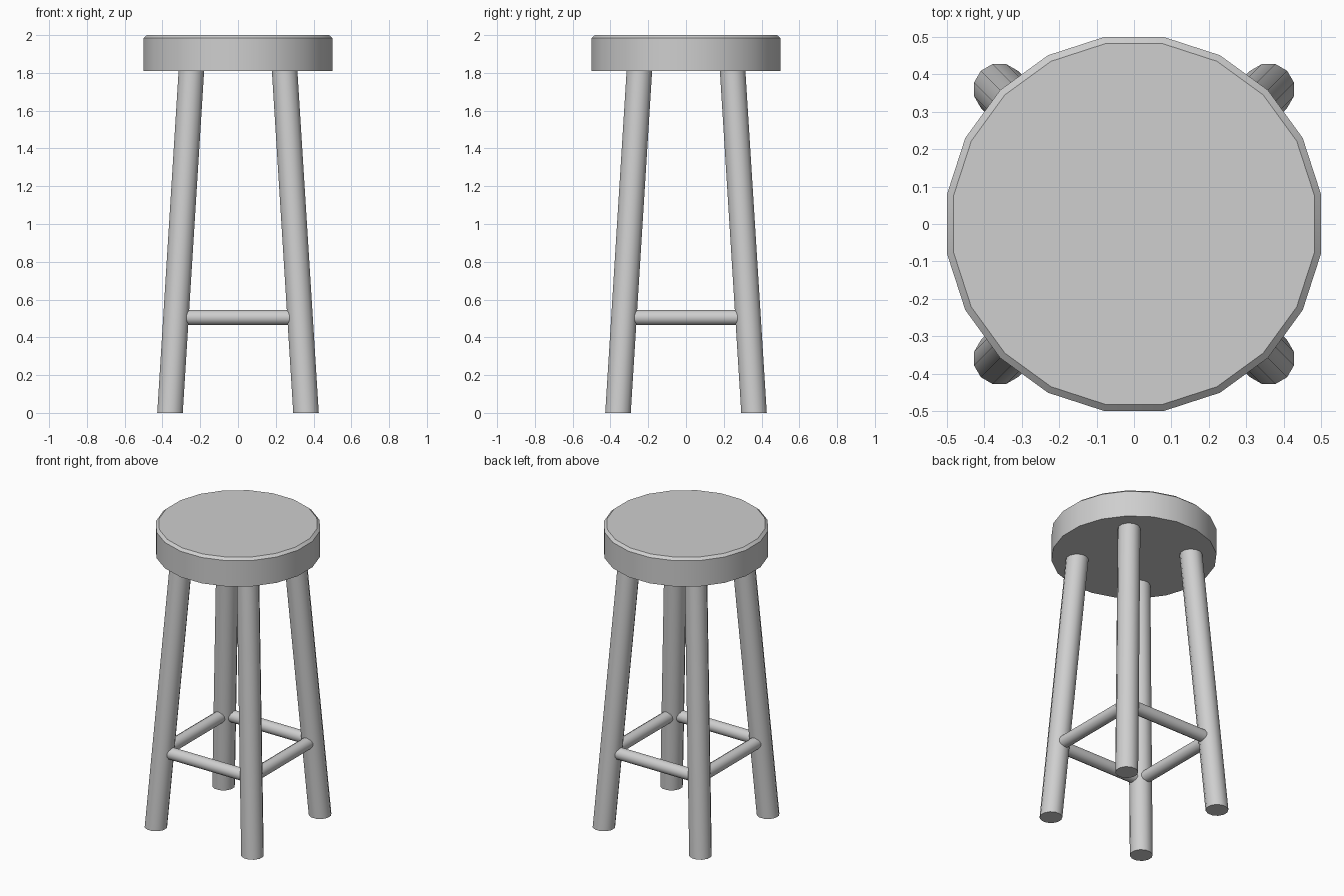
import bpy, bmesh, math
from mathutils import Matrix, Vector

default_cube = bpy.data.objects.get("Cube")
if default_cube:
    bpy.data.objects.remove(default_cube, do_unlink=True)

grey = bpy.data.materials.new("plain_grey")
grey.use_nodes = True
colour = (0.62, 0.62, 0.62, 1)
grey.diffuse_color = colour
grey.node_tree.nodes["Principled BSDF"].inputs["Base Color"].default_value = colour

FOOT, SLOPE = 0.36, 0.0625      # leg offset at the floor, inward lean per unit height
SEAT_BOTTOM, SEAT_TOP = 1.81, 2.0
CHAMFER = 0.016
RUNG_HEIGHT = 0.505


def cylinder(sides, radius, length):
    """Upright cylinder centred on the origin, with flat sides facing the axes."""
    bm = bmesh.new()
    bmesh.ops.create_cone(bm, cap_ends=True, segments=sides, radius1=radius,
                          radius2=radius, depth=length,
                          matrix=Matrix.Rotation(math.pi / sides, 4, 'Z'))
    return bm


def finish(bm, name):
    mesh = bpy.data.meshes.new(name)
    bm.to_mesh(mesh)
    bm.free()
    mesh.materials.append(grey)
    obj = bpy.data.objects.new(name, mesh)
    bpy.context.collection.objects.link(obj)
    bpy.ops.object.select_all(action='DESELECT')
    obj.select_set(True)
    bpy.context.view_layer.objects.active = obj
    bpy.ops.object.shade_smooth_by_angle(angle=math.radians(35))
    return obj


# Seat: thick disc with a small chamfer round the top
height = SEAT_TOP - CHAMFER - SEAT_BOTTOM
seat = cylinder(20, 0.5 / math.cos(math.pi / 20), height)
bmesh.ops.translate(seat, verts=seat.verts, vec=(0, 0, SEAT_BOTTOM + height / 2))
seat.normal_update()
top = [f for f in seat.faces if f.normal.z > 0.9]
bmesh.ops.inset_individual(seat, faces=top, thickness=0.018, depth=CHAMFER)
finish(seat, "seat")

# Legs: leaning inwards, feet cut level with the floor
leg_length = SEAT_BOTTOM + 0.02
for y_name, sy in (("front", -1), ("back", 1)):
    for x_name, sx in (("right", -1), ("left", 1)):
        leg = cylinder(12, 0.07, leg_length)
        for v in leg.verts:
            v.co.z += leg_length / 2
            offset = FOOT - SLOPE * v.co.z
            v.co += Vector((sx * offset, sy * offset, 0))
        finish(leg, f"{y_name}_{x_name}_leg")

# Rungs: four round bars joining neighbouring legs
reach = FOOT - SLOPE * RUNG_HEIGHT
for i, side in enumerate(("front", "left", "back", "right")):
    rung = cylinder(12, 0.04, reach * 2)
    place = (Matrix.Rotation(i * math.pi / 2, 4, 'Z')
             @ Matrix.Translation((0, -reach, RUNG_HEIGHT))
             @ Matrix.Rotation(math.pi / 2, 4, 'Y'))
    bmesh.ops.transform(rung, matrix=place, verts=rung.verts)
    finish(rung, f"{side}_rung")
